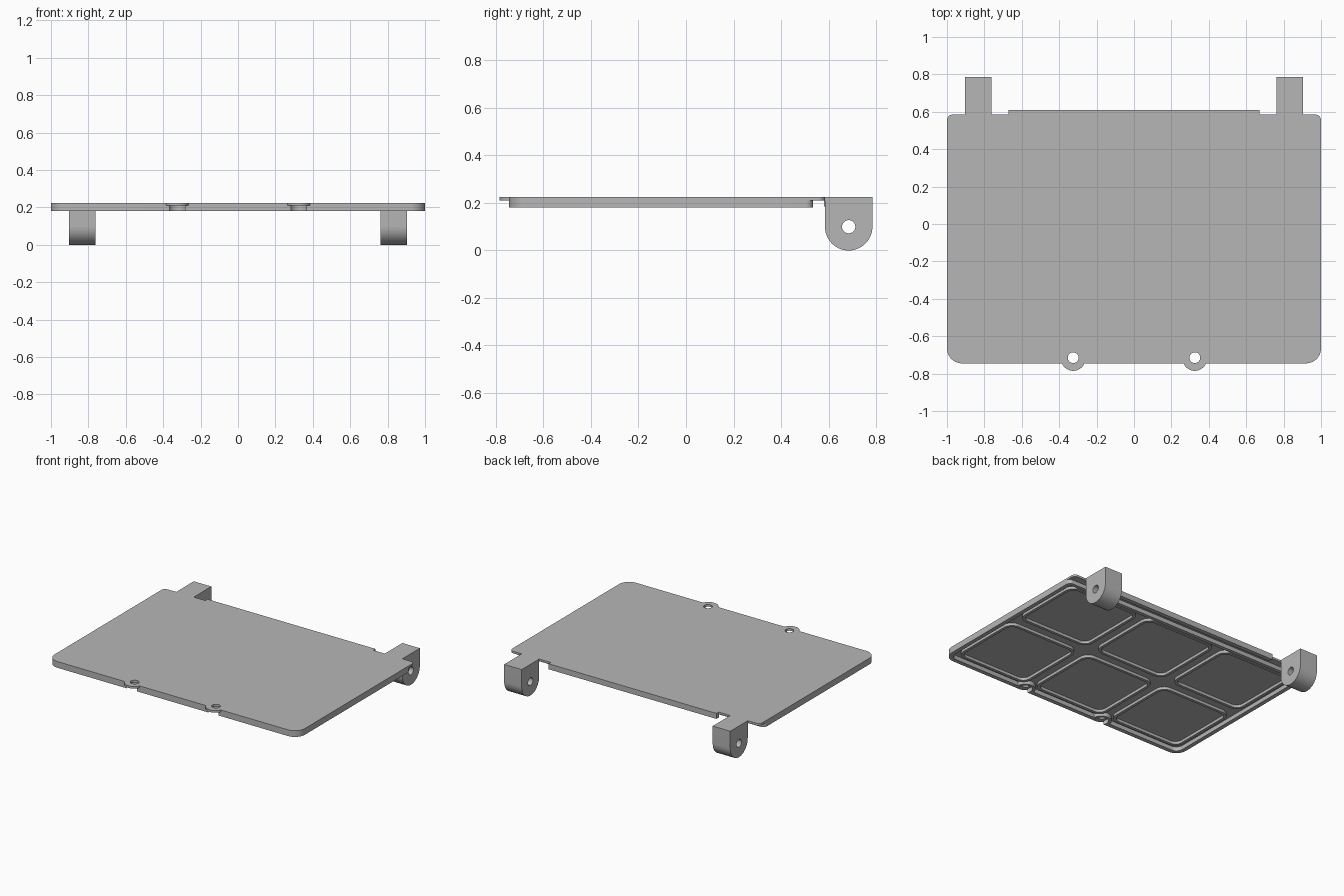
import bpy, bmesh
from math import sin, cos, radians
from mathutils import Vector

cube = bpy.data.objects.get("Cube")
if cube:
    bpy.data.objects.remove(cube, do_unlink=True)

grey = bpy.data.materials.new("plain grey")
grey.use_nodes = True
grey.diffuse_color = (0.47, 0.47, 0.47, 1)
grey.node_tree.nodes["Principled BSDF"].inputs["Base Color"].default_value = grey.diffuse_color

TOP, FLOOR, BOTTOM = 0.225, 0.21, 0.18
LUG_X, LUG_Y = 0.325, -0.72


def arc(cx, cy, r, a0, a1, n=10):
    steps = [radians(a0 + (a1 - a0) * i / n) for i in range(n + 1)]
    return [(cx + r * cos(a), cy + r * sin(a)) for a in steps]


def rounded(x0, x1, y0, y1, front_r, back_r):
    f, b = front_r, back_r
    return (arc(x0 + f, y0 + f, f, 180, 270) + arc(x1 - f, y0 + f, f, 270, 360)
            + arc(x1 - b, y1 - b, b, 0, 90) + arc(x0 + b, y1 - b, b, 90, 180))


def finish(bm, name):
    bmesh.ops.recalc_face_normals(bm, faces=bm.faces)
    mesh = bpy.data.meshes.new(name)
    bm.to_mesh(mesh)
    bm.free()
    mesh.materials.append(grey)
    obj = bpy.data.objects.new(name, mesh)
    bpy.context.collection.objects.link(obj)
    return obj


def prism(name, points, lo, hi, axis="z"):
    """Extrude a flat outline along z, or a (y, z) outline along x."""
    place = (lambda p: (p[0], p[1], lo)) if axis == "z" else (lambda p: (lo, p[0], p[1]))
    bm = bmesh.new()
    face = bm.faces.new([bm.verts.new(place(p)) for p in points])
    moved = bmesh.ops.extrude_face_region(bm, geom=[face])["geom"]
    shift = Vector((0, 0, hi - lo)) if axis == "z" else Vector((hi - lo, 0, 0))
    bmesh.ops.translate(bm, vec=shift, verts=[v for v in moved if isinstance(v, bmesh.types.BMVert)])
    return finish(bm, name)


def ring(name, outer, inner, lo, hi):
    """Wall between two matching closed outlines."""
    bm = bmesh.new()
    loops = [[bm.verts.new((x, y, z)) for x, y in pts]
             for pts, z in ((outer, lo), (outer, hi), (inner, hi), (inner, lo))]
    n = len(outer)
    for k in range(4):
        a, b = loops[k], loops[(k + 1) % 4]
        for i in range(n):
            j = (i + 1) % n
            bm.faces.new((a[i], a[j], b[j], b[i]))
    return finish(bm, name)


def cut(target, cutter):
    cutter.hide_render = True
    mod = target.modifiers.new("cut", "BOOLEAN")
    mod.operation, mod.solver, mod.object = "DIFFERENCE", "EXACT", cutter
    bpy.context.view_layer.objects.active = target
    bpy.ops.object.modifier_apply(modifier=mod.name)
    bpy.data.objects.remove(cutter, do_unlink=True)


# Cover plate with front lugs and a back lip, drawn as one half and mirrored
half = (arc(LUG_X, LUG_Y, 0.065, 202.6, 337.4, 20) + arc(0.92, -0.665, 0.08, 270, 360)
        + arc(0.97, 0.555, 0.03, 0, 90) + [(0.67, 0.585), (0.67, 0.61)])
plate = prism("cover_plate", half + [(-x, y) for x, y in reversed(half)], FLOOR, TOP)

# Rim wall under the plate
rim = ring("rim_wall", rounded(-1, 1, -0.745, 0.535, 0.08, 0.03),
           rounded(-0.97, 0.97, -0.715, 0.51, 0.05, 0.02), BOTTOM, FLOOR)

# Back lip wall
lip = prism("back_lip", [(-0.67, 0.58), (0.67, 0.58), (0.67, 0.61), (-0.67, 0.61)], 0.185, FLOOR)

# Screw holes, rim notches and the collars behind them
for x in (-LUG_X, LUG_X):
    cut(plate, prism("hole_cutter", arc(x, -0.715, 0.029, 0, 345, 23), 0.1, 0.3))
    cut(rim, prism("notch_cutter", arc(x, LUG_Y, 0.048, 0, 345, 23), 0.1, 0.3))
    prism("screw_collar", arc(x, LUG_Y, 0.066, 0, 180, 16) + arc(x, LUG_Y, 0.048, 180, 0, 16),
          BOTTOM, FLOOR)

# Six ribbed frames on the underside
for x in (-0.65, 0, 0.65):
    for y in (-0.41, 0.215):
        w, d, t = 0.29, 0.275, 0.02
        ring("panel_rib", rounded(x - w, x + w, y - d, y + d, 0.07, 0.07),
             rounded(x - w + t, x + w - t, y - d + t, y + d - t, 0.05, 0.05), 0.19, FLOOR)

# Hinge arms with rounded ends and pin holes
for lo in (-0.903, 0.763):
    arm = prism("hinge_arm", [(0.585, TOP)] + arc(0.685, 0.1, 0.1, 180, 360, 28) + [(0.785, TOP)],
                lo, lo + 0.14, "x")
    cut(arm, prism("pin_cutter", arc(0.685, 0.1, 0.028, 0, 345, 23), lo - 0.1, lo + 0.3, "x"))

# Smooth the curved walls while keeping edges sharp
bpy.ops.object.select_all(action="DESELECT")
for obj in bpy.context.collection.objects:
    if obj.type == "MESH" and obj.data.materials and obj.data.materials[0] == grey:
        obj.select_set(True)
        bpy.context.view_layer.objects.active = obj
bpy.ops.object.shade_smooth_by_angle(angle=radians(30))
